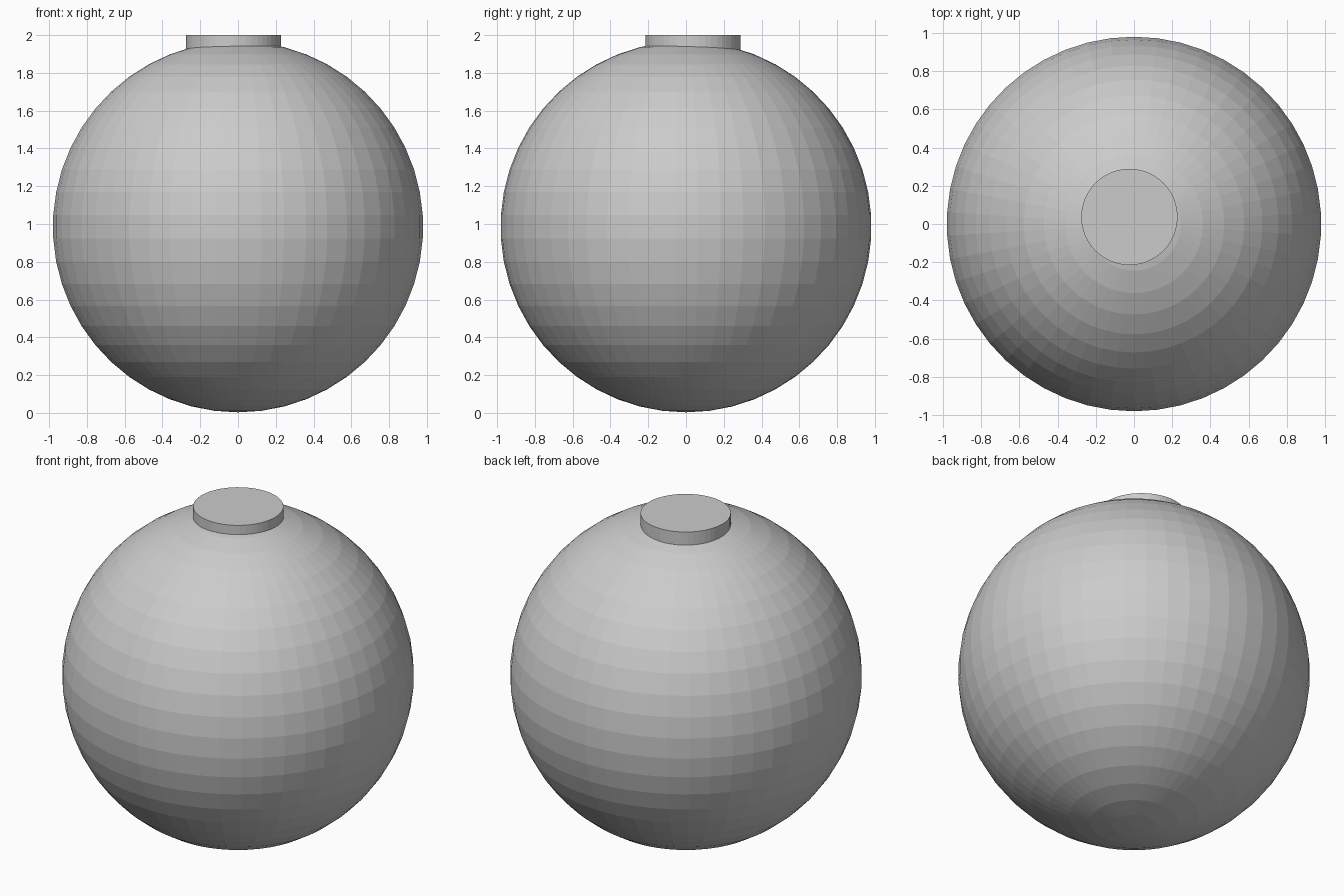
import bpy

if "Cube" in bpy.data.objects:
    bpy.data.objects.remove(bpy.data.objects["Cube"])

# Round faceted body
bpy.ops.mesh.primitive_uv_sphere_add(segments=50, ring_count=25, radius=0.982, location=(0, 0, 0.985))
bpy.context.object.name = "body"

# Short neck disc, slightly off centre
bpy.ops.mesh.primitive_cylinder_add(vertices=48, radius=0.252, depth=0.2, location=(-0.024, 0.037, 1.9))
bpy.context.object.name = "neck"
